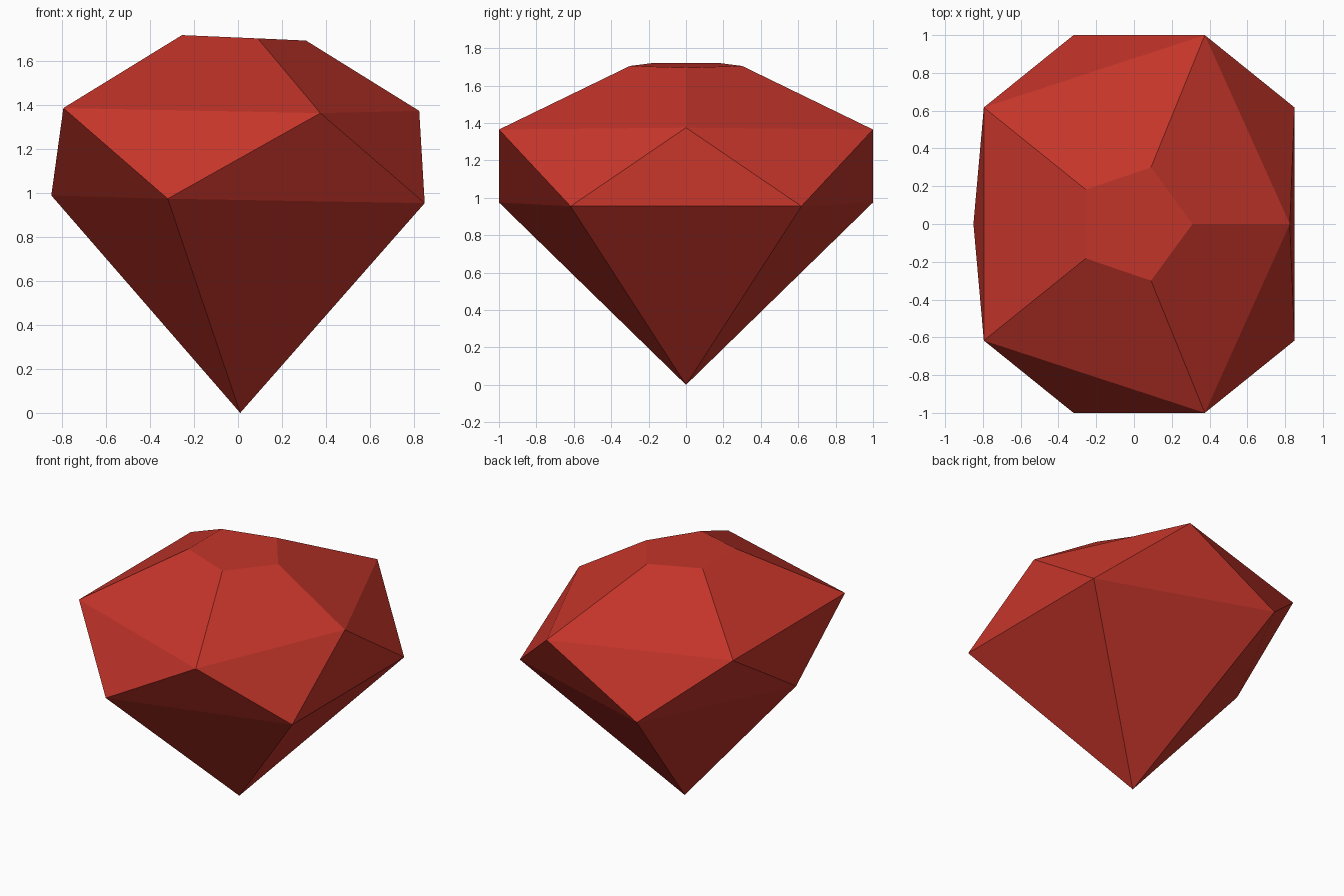
import bpy, bmesh

if "Cube" in bpy.data.objects:
    bpy.data.objects.remove(bpy.data.objects["Cube"])

red = bpy.data.materials.new("ruby red")
red.diffuse_color = (0.55, 0.035, 0.023, 1)
red.use_nodes = True
red.node_tree.nodes["Principled BSDF"].inputs["Base Color"].default_value = red.diffuse_color


def ring(bm, a, b, c):
    """Five-sided ring, mirrored over y: a lies on the axis, b and c are side points."""
    flip = lambda p: (p[0], -p[1], p[2])
    return [bm.verts.new(p) for p in (a, b, c, flip(c), flip(b))]


bm = bmesh.new()
tip = bm.verts.new((0.01, 0, 0))
# girdle: lower ring points left, upper ring points right; slight tilt to the right
low = ring(bm, (-0.85, 0, 0.99), (-0.32, 1, 0.975), (0.85, 0.617, 0.955))
up = ring(bm, (0.825, 0, 1.375), (0.375, 1, 1.365), (-0.795, 0.617, 1.388))
table = ring(bm, (0.31, 0, 1.695), (0.09, 0.3, 1.705), (-0.255, 0.182, 1.72))

for i in range(5):
    j = (i + 1) % 5
    bm.faces.new((tip, low[i], low[j]))              # pavilion facets
    bm.faces.new((up[i], up[j], table[j], table[i]))  # crown facets
    # girdle triangles: the rings start on opposite sides and run opposite ways
    k = (2 - i) % 5
    bm.faces.new((low[i], low[j], up[k]))
    bm.faces.new((low[i], up[k], up[(k + 1) % 5]))
bm.faces.new(table)                                   # flat table
bmesh.ops.recalc_face_normals(bm, faces=bm.faces)

mesh = bpy.data.meshes.new("gemstone")
bm.to_mesh(mesh)
bm.free()
mesh.materials.append(red)
gem = bpy.data.objects.new("gemstone", mesh)
bpy.context.collection.objects.link(gem)
